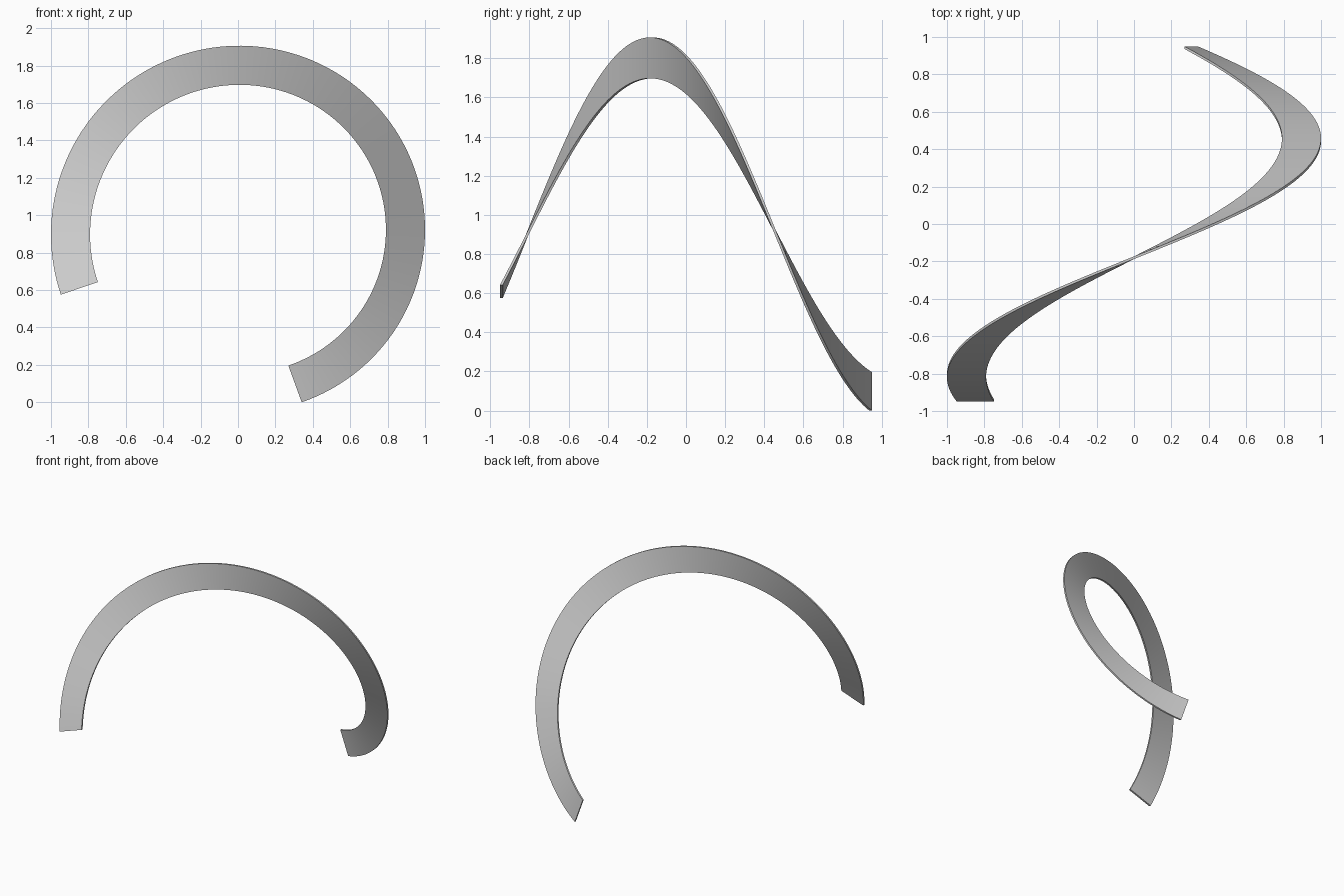
import bpy, bmesh, math

cube = bpy.data.objects.get("Cube")
if cube:
    bpy.data.objects.remove(cube)

# Plain grey material
grey = bpy.data.materials.new("light_grey")
grey.use_nodes = True
colour = (0.6, 0.6, 0.6, 1)
grey.diffuse_color = colour
grey.node_tree.nodes["Principled BSDF"].inputs["Base Color"].default_value = colour

OUTER, INNER, THICK = 1.0, 0.791, 0.014
START, END, STEPS = math.radians(198.7), math.radians(-70.1), 120
HALF = 0.95 - THICK / 2


def section(bm, f):
    """Four corners of the ribbon at fraction f of its sweep."""
    a = START + (END - START) * f
    y = -HALF + 2 * HALF * f
    centre = 0.896 + 0.012 * f + 0.032 * f * f
    corners = ((OUTER, -1), (INNER, -1), (INNER, 1), (OUTER, 1))
    return [bm.verts.new((r * math.cos(a), y + s * THICK / 2,
                          max(0, centre + r * math.sin(a)))) for r, s in corners]


# Thin helical ribbon sweeping three quarters of a turn around the y axis
bm = bmesh.new()
rings = [section(bm, i / STEPS) for i in range(STEPS + 1)]
for a, b in zip(rings, rings[1:]):
    for k in range(4):
        n = (k + 1) % 4
        bm.faces.new((a[k], a[n], b[n], b[k]))
bm.faces.new(rings[0])
bm.faces.new(rings[-1])
bmesh.ops.recalc_face_normals(bm, faces=bm.faces)
mesh = bpy.data.meshes.new("helical_ribbon")
bm.to_mesh(mesh)
bm.free()
mesh.materials.append(grey)
ribbon = bpy.data.objects.new("helical_ribbon", mesh)
bpy.context.collection.objects.link(ribbon)

bpy.context.view_layer.objects.active = ribbon
ribbon.select_set(True)
bpy.ops.object.shade_smooth_by_angle(angle=math.radians(30))
